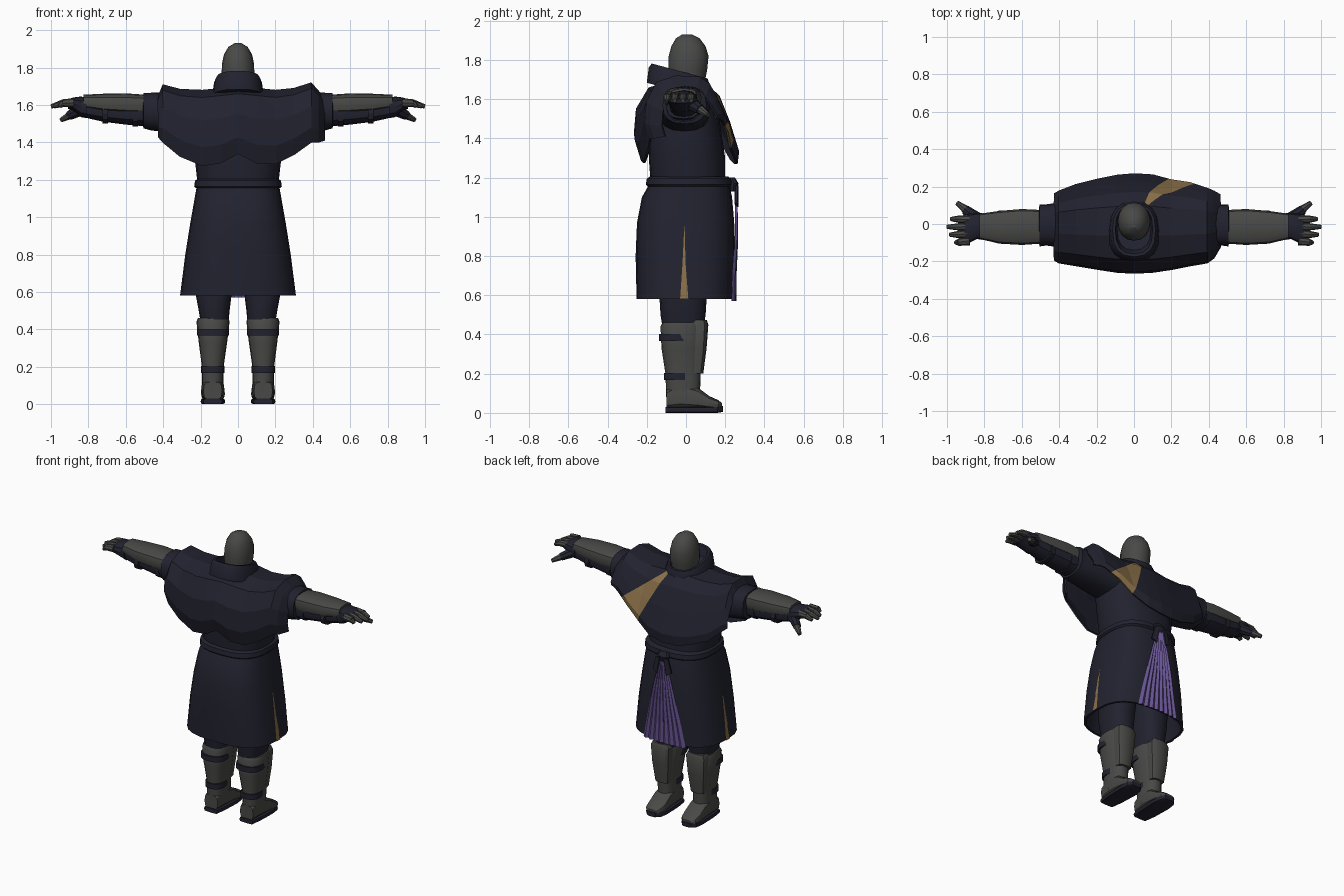
import bpy, bmesh, math
from mathutils import Vector

cube = bpy.data.objects.get("Cube")
if cube:
    bpy.data.objects.remove(cube, do_unlink=True)


def material(name, rgb):
    m = bpy.data.materials.new(name)
    m.use_nodes = True
    m.diffuse_color = (*rgb, 1)
    m.node_tree.nodes["Principled BSDF"].inputs["Base Color"].default_value = (*rgb, 1)
    return m


NAVY = material("navy_cloth", (0.016, 0.016, 0.029))
GREY = material("grey_leather", (0.066, 0.066, 0.062))
GOLD = material("gold_lining", (0.25, 0.16, 0.065))
PURPLE = material("purple_cloth", (0.13, 0.085, 0.28))


def finish(name, bm, mats, mirror=False, smooth=True):
    bmesh.ops.recalc_face_normals(bm, faces=bm.faces)
    me = bpy.data.meshes.new(name)
    bm.to_mesh(me)
    bm.free()
    for m in mats:
        me.materials.append(m)
    ob = bpy.data.objects.new(name, me)
    bpy.context.collection.objects.link(ob)
    if smooth:
        bpy.ops.object.select_all(action="DESELECT")
        ob.select_set(True)
        bpy.context.view_layer.objects.active = ob
        bpy.ops.object.shade_smooth_by_angle(angle=math.radians(32))
    if mirror:
        ob.modifiers.new("mirror", "MIRROR")
    return ob


def loft(name, mat, sections, axis="z", sides=16, power=0.8, mirror=False, shear=0):
    """Each section: position on the axis, then low and high extents of both other axes."""
    bm = bmesh.new()
    rings = []
    for t, a0, a1, b0, b1 in sections:
        ring = []
        for i in range(sides):
            ang = math.tau * i / sides
            c, s = math.cos(ang), math.sin(ang)
            u = (a0 + a1) / 2 + (a1 - a0) / 2 * math.copysign(abs(c) ** power, c)
            v = (b0 + b1) / 2 + (b1 - b0) / 2 * math.copysign(abs(s) ** power, s)
            co = {"z": (u, v, t - shear * v), "x": (t, u, v), "y": (u, t, v)}[axis]
            ring.append(bm.verts.new(co))
        rings.append(ring)
    for r, q in zip(rings, rings[1:]):
        for i in range(sides):
            j = (i + 1) % sides
            bm.faces.new((r[i], r[j], q[j], q[i]))
    bm.faces.new(rings[0])
    bm.faces.new(rings[-1])
    return finish(name, bm, [mat], mirror)


def sym(z, w, y0, y1):
    return (z, -w, w, y0, y1)


def grid(name, rows, mats, paint=None, cuts=(), thick=0.0, mirror=False):
    """Sheet through rows of points, optionally cut by planes and painted by a rule."""
    bm = bmesh.new()
    vs = [[bm.verts.new(p) for p in row] for row in rows]
    for r, q in zip(vs, vs[1:]):
        for i in range(len(r) - 1):
            bm.faces.new((r[i], r[i + 1], q[i + 1], q[i]))
    for co, no in cuts:
        geom = bm.verts[:] + bm.edges[:] + bm.faces[:]
        bmesh.ops.bisect_plane(bm, geom=geom, plane_co=co, plane_no=no)
    if paint:
        for f in bm.faces:
            f.material_index = paint(f.calc_center_median())
    ob = finish(name, bm, mats, mirror, smooth=False)
    if thick:
        mod = ob.modifiers.new("thickness", "SOLIDIFY")
        mod.thickness = thick
        mod.offset = 0
    return ob


def taper(name, mat, a, b, r0, r1, sides=8):
    a, b = Vector(a), Vector(b)
    bm = bmesh.new()
    bmesh.ops.create_cone(bm, cap_ends=True, segments=sides, radius1=r0, radius2=r1, depth=(b - a).length)
    bm.transform((b - a).to_track_quat("Z", "Y").to_matrix().to_4x4())
    bmesh.ops.translate(bm, verts=bm.verts, vec=(a + b) / 2)
    return finish(name, bm, [mat], mirror=True)


# Head and tilted collar
loft("head", GREY, [sym(1.66, .07, -.08, .09), sym(1.75, .088, -.09, .108), sym(1.82, .086, -.088, .115),
                    sym(1.87, .075, -.075, .1), sym(1.91, .052, -.052, .07), sym(1.93, .018, -.02, .03)], power=.95)
loft("collar", NAVY, [sym(1.63, .14, -.2, .13), sym(1.71, .128, -.19, .12), sym(1.735, .115, -.175, .11),
                      sym(1.735, .1, -.16, .1), sym(1.68, .09, -.14, .09)], shear=.27)

# Torso, belt and coat skirt
loft("torso", NAVY, [sym(1.17, .215, -.18, .2), sym(1.3, .23, -.19, .2), sym(1.5, .25, -.19, .17),
                     sym(1.62, .22, -.15, .12), sym(1.67, .13, -.1, .08)], sides=20)
loft("belt", NAVY, [sym(1.155, .225, -.195, .225), sym(1.165, .234, -.205, .236),
                    sym(1.195, .23, -.2, .232), sym(1.205, .215, -.185, .215)], sides=24, power=.75)
loft("coat_skirt", NAVY, [sym(1.17, .22, -.185, .22), sym(1.1, .232, -.225, .235), sym(.97, .255, -.25, .246),
                          sym(.8, .282, -.257, .25), sym(.58, .31, -.252, .244), sym(.58, .295, -.237, .23),
                          sym(.75, .26, -.22, .22)], sides=24, power=.72)

# Gold side slits
grid("side_slit", [[(.314, -.03, .58), (.314, .012, .58)], [(.289, -.018, .76), (.289, -.002, .76)],
                   [(.265, -.009, .95), (.265, -.007, .95)]], [GOLD], lambda c: 0, mirror=True)

# Pleated fan hanging from the belt
pleats = []
for k in range(5):
    f = k / 4
    row = []
    for i in range(17):
        x = (.02 + .14 * f ** .85) * (i / 8 - 1)
        row.append((x, .25 + .008 * math.sin(math.pi * min(1, f * 1.3)) - .55 * x * x
                    + (.008 if i % 2 else -.004), 1.15 - .58 * f))
    pleats.append(row)
grid("pleated_sash", pleats, [PURPLE])
loft("belt_knot", NAVY, [sym(1.13, .03, .225, .255), sym(1.17, .045, .22, .268), sym(1.2, .03, .22, .25)], sides=8)
for side in (-1, 1):
    grid("knot_tail", [[(side * .015, .262, 1.16), (side * .045, .258, 1.16)],
                       [(side * .035, .262, 1.05), (side * .07, .255, 1.07)]], [NAVY], thick=.012)

# Shoulder cape: x, back y, back hem, top, front y, front hem
stations = [(-.425, -.19, 1.43, 1.64, .16, 1.44), (-.40, -.205, 1.40, 1.705, .175, 1.42),
            (-.31, -.22, 1.325, 1.68, .21, 1.34), (-.19, -.24, 1.275, 1.675, .24, 1.29),
            (-.09, -.255, 1.29, 1.685, .26, 1.27), (0, -.26, 1.34, 1.69, .268, 1.27),
            (.1, -.255, 1.29, 1.685, .262, 1.29), (.2, -.24, 1.285, 1.675, .235, 1.35),
            (.3, -.22, 1.335, 1.685, .22, 1.43), (.39, -.205, 1.40, 1.715, .19, 1.49),
            (.425, -.18, 1.40, 1.675, .175, 1.50), (.46, -.12, 1.41, 1.63, .155, 1.50)]
back_shape = [(.88, 0), (1, .25), (.96, .6), (.72, .9), (.25, 1)]
front_shape = [(.35, .98), (.62, .82), (.82, .5), (.99, .15), (.96, 0)]
cape = []
for x, yb, hb, top, yf, hf in stations:
    cape.append([(x, yb * u, hb + (top - hb) * v) for u, v in back_shape]
                + [(x, yf * u, hf + (top - hf) * v) for u, v in front_shape])
neck = Vector((.04, 0, 1.70))
upper = Vector((.22, 0, .29)).normalized()
lower = Vector((.34, 0, .16)).normalized()


def lining(c):
    d = c - neck
    return int(c.y > .05 and d.dot(upper) < 0 and d.dot(lower) > 0)


grid("shoulder_cape", cape, [NAVY, GOLD], lining, [(neck, upper), (neck, lower)], thick=.012)

# Sleeves, forearms and guards
loft("sleeve", NAVY, [(.18, -.14, .12, 1.43, 1.65), (.36, -.13, .12, 1.45, 1.67), (.47, -.115, .105, 1.465, 1.665),
                      (.505, -.12, .105, 1.475, 1.665), (.51, -.09, .07, 1.5, 1.64)], "x", mirror=True)
loft("forearm", NAVY, [(.49, -.1, .07, 1.485, 1.63), (.6, -.095, .07, 1.495, 1.63), (.72, -.085, .06, 1.51, 1.63),
                       (.83, -.07, .05, 1.535, 1.63)], "x", 12, mirror=True)
loft("arm_guard", GREY, [(.495, -.105, .075, 1.55, 1.655), (.6, -.112, .08, 1.55, 1.662),
                         (.72, -.105, .07, 1.56, 1.66), (.825, -.08, .055, 1.58, 1.655)], "x", 12, .7, True)
for x, low in ((.55, 1.485), (.71, 1.5)):
    loft("arm_strap", NAVY, [(x - .015, -.1, .072, low, 1.61), (x + .015, -.1, .072, low, 1.61)],
         "x", 12, mirror=True)

# Gloves and fingers
loft("glove", NAVY, [(.81, -.085, .06, 1.53, 1.64), (.84, -.08, .06, 1.535, 1.645), (.88, -.1, .055, 1.57, 1.64),
                     (.91, -.1, .045, 1.58, 1.63)], "x", 12, mirror=True)
for y, tip in ((-.09, .955), (-.052, .985), (-.014, 1.0), (.024, .98)):
    taper("finger", GREY, (.88, y, 1.612), (.94, y * 1.08, 1.61), .024, .02)
    taper("fingertip", GREY, (.935, y * 1.08, 1.61), (tip, y * 1.1, 1.592), .02, .011)
taper("thumb_base", NAVY, (.84, .03, 1.575), (.9, .075, 1.545), .034, .026)
taper("thumb_tip", GREY, (.89, .07, 1.55), (.945, .112, 1.52), .024, .013)

# Trousers
loft("trouser_leg", NAVY, [(.44, .05, .2, -.12, .09), (.5, .045, .21, -.13, .1), (.58, .035, .225, -.135, .105),
                           (.76, .02, .23, -.14, .12)], mirror=True)

# Boots, shin guards, straps and soles
loft("boot_shaft", GREY, [(.06, .077, .193, -.1, .07), (.2, .077, .193, -.105, .075), (.33, .058, .21, -.125, .085),
                          (.44, .045, .222, -.13, .09), (.46, .05, .215, -.12, .085)], mirror=True)
loft("shin_guard", GREY, [(.2, .085, .185, .01, .088), (.33, .07, .2, .01, .105), (.45, .06, .208, .0, .114),
                          (.475, .075, .195, .01, .105)], sides=12, power=.6, mirror=True)
loft("foot", GREY, [(-.1, .085, .185, .02, .12), (-.03, .075, .195, .02, .16), (.06, .072, .197, .02, .13),
                    (.12, .07, .197, .02, .085), (.165, .08, .19, .02, .065), (.183, .1, .165, .02, .05)],
     "y", 12, .65, True)
loft("sole", NAVY, [(-.105, .085, .185, 0, .03), (-.03, .074, .196, 0, .03), (.1, .068, .2, 0, .03),
                    (.16, .078, .192, 0, .034), (.188, .1, .165, .005, .036)], "y", 12, .4, True)
for z, x0, x1, y0 in ((.385, .048, .22, -.138), (.185, .072, .198, -.112)):
    loft("boot_strap", NAVY, [(z - .018, x0, x1, y0, .03), (z + .018, x0, x1, y0, .03)], mirror=True)
